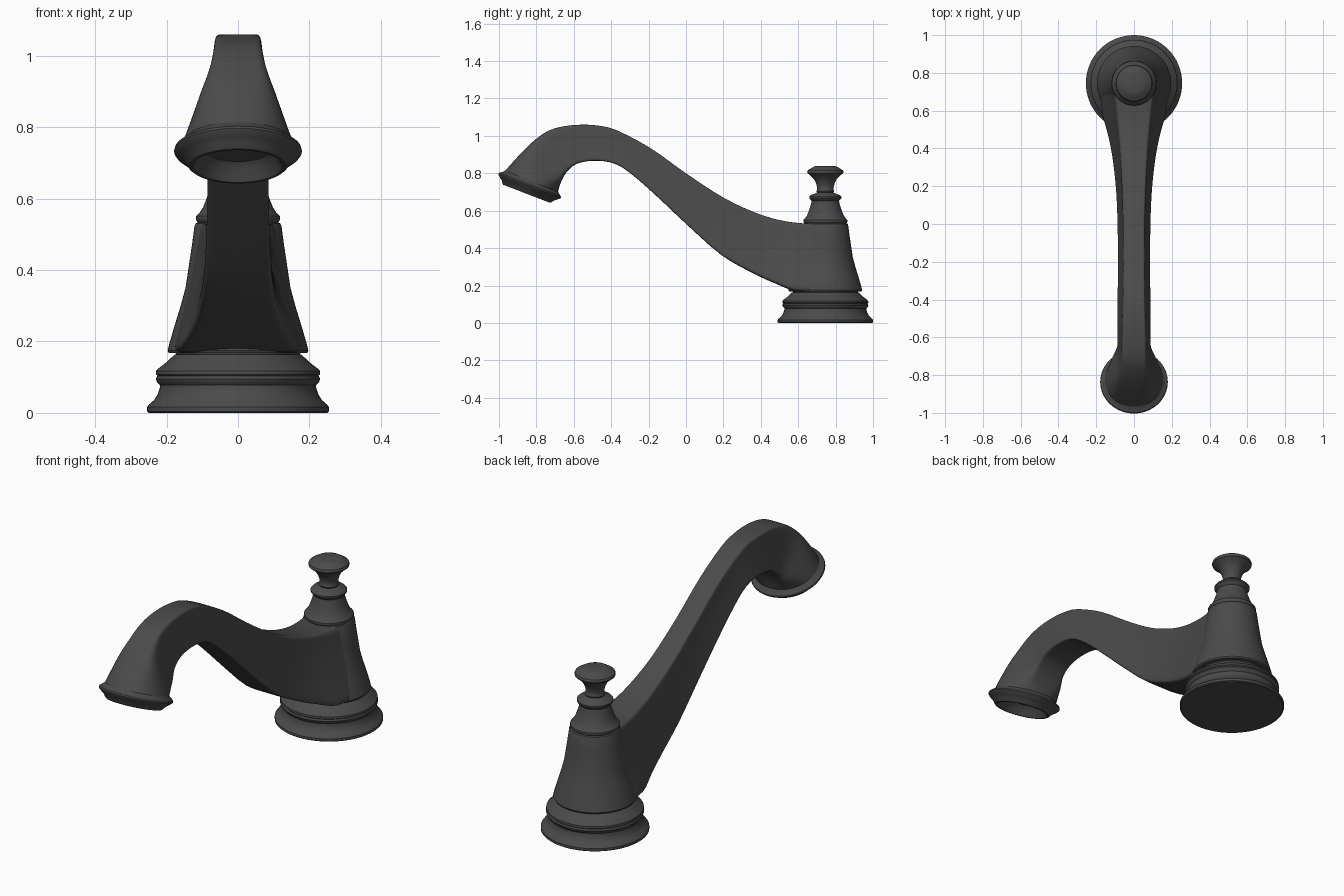
import bpy, bmesh, math
from mathutils import Vector, Matrix

metal = bpy.data.materials.new("dark bronze")
metal.diffuse_color = (0.07, 0.07, 0.07, 1)


def finish(name, bm, angle=32):
    bmesh.ops.remove_doubles(bm, verts=bm.verts, dist=1e-5)
    bmesh.ops.recalc_face_normals(bm, faces=bm.faces)
    me = bpy.data.meshes.new(name)
    bm.to_mesh(me)
    bm.free()
    ob = bpy.data.objects.new(name, me)
    bpy.context.collection.objects.link(ob)
    me.materials.append(metal)
    bpy.ops.object.select_all(action='DESELECT')
    ob.select_set(True)
    bpy.context.view_layer.objects.active = ob
    bpy.ops.object.shade_smooth_by_angle(angle=math.radians(angle))
    return ob


def skin(bm, rings):
    # quads between consecutive closed rings of equal size
    n = len(rings[0])
    for a, b in zip(rings, rings[1:]):
        for i in range(n):
            j = (i + 1) % n
            bm.faces.new((a[i], a[j], b[j], b[i]))


def lathe(name, profile, centre, axis=(0, 0, 1), n=64):
    # profile: (radius, height) from first cap to last cap
    bm = bmesh.new()
    rot = Vector((0, 0, 1)).rotation_difference(Vector(axis)).to_matrix()
    c = Vector(centre)
    rings = []
    for r, h in profile:
        rings.append([bm.verts.new(c + rot @ Vector((r * math.cos(t), r * math.sin(t), h)))
                      for t in (2 * math.pi * i / n for i in range(n))])
    skin(bm, rings)
    bm.faces.new(rings[0])
    bm.faces.new(rings[-1])
    return finish(name, bm)


def catmull(p0, p1, p2, p3, t):
    return [0.5 * (2 * b + (c - a) * t + (2 * a - 5 * b + 4 * c - d) * t * t
                   + (3 * b - a - 3 * c + d) * t ** 3)
            for a, b, c, d in zip(p0, p1, p2, p3)]


CY = 0.745

# stepped base flange
lathe("base_flange", [(0.25, 0), (0.255, 0.004), (0.255, 0.016), (0.249, 0.024),
                      (0.235, 0.036), (0.225, 0.052), (0.219, 0.07), (0.219, 0.078),
                      (0.227, 0.086), (0.23, 0.095), (0.226, 0.104), (0.23, 0.108),
                      (0.229, 0.118), (0.222, 0.125), (0.2, 0.142), (0.178, 0.163)], (0, CY, 0))

# flared body
lathe("body", [(0.17, 0.155), (0.175, 0.168), (0.194, 0.168), (0.197, 0.175), (0.192, 0.195),
               (0.178, 0.243), (0.162, 0.295), (0.147, 0.35), (0.138, 0.41),
               (0.129, 0.47), (0.122, 0.522), (0.119, 0.53), (0.112, 0.534)], (0, CY, 0))

# turned finial knob
lathe("finial", [(0.108, 0.53), (0.115, 0.536), (0.118, 0.543), (0.117, 0.551), (0.107, 0.562),
                 (0.098, 0.575), (0.088, 0.6), (0.078, 0.63), (0.073, 0.652), (0.08, 0.659),
                 (0.086, 0.667), (0.086, 0.675), (0.078, 0.684), (0.056, 0.691), (0.044, 0.698),
                 (0.048, 0.705), (0.044, 0.713), (0.045, 0.73), (0.051, 0.75), (0.063, 0.772),
                 (0.082, 0.79), (0.095, 0.8), (0.097, 0.808), (0.094, 0.816), (0.078, 0.826),
                 (0.063, 0.835), (0.05, 0.839)], (0, CY, 0))

# spout sections: top y, top z, bottom y, bottom z, top half width, bottom half width, squareness
sections = [
    (0.745, 0.533, 0.745, 0.17, 0.115, 0.19, 14),
    (0.62, 0.533, 0.59, 0.17, 0.098, 0.178, 14),
    (0.50, 0.55, 0.48, 0.21, 0.085, 0.147, 14),
    (0.37, 0.59, 0.36, 0.265, 0.074, 0.121, 14),
    (0.20, 0.67, 0.19, 0.362, 0.064, 0.1, 14),
    (0.00, 0.80, 0.00, 0.53, 0.058, 0.091, 14),
    (-0.19, 0.935, -0.17, 0.69, 0.057, 0.09, 14),
    (-0.37, 1.03, -0.31, 0.81, 0.058, 0.09, 14),
    (-0.47, 1.055, -0.4, 0.857, 0.06, 0.09, 14),
    (-0.56, 1.06, -0.5, 0.867, 0.063, 0.09, 14),
    (-0.65, 1.052, -0.585, 0.85, 0.066, 0.09, 12),
    (-0.73, 1.03, -0.635, 0.81, 0.07, 0.093, 9),
    (-0.80, 0.985, -0.66, 0.77, 0.083, 0.108, 6),
    (-0.88, 0.91, -0.675, 0.735, 0.118, 0.13, 3.2),
    (-0.97, 0.81, -0.685, 0.70, 0.155, 0.155, 2),
]
bm = bmesh.new()
rings = []
N, STEPS = 48, 3
for k in range(len(sections) - 1):
    p = [sections[min(max(k + d, 0), len(sections) - 1)] for d in (-1, 0, 1, 2)]
    last = k == len(sections) - 2
    for s in range(STEPS + (1 if last else 0)):
        ty, tz, by, bz, wt, wb, e = catmull(*p, s / STEPS)
        ring = []
        for i in range(N):
            a = 2 * math.pi * i / N
            c, q = math.cos(a), math.sin(a)
            u = math.copysign(abs(c) ** (2 / e), c)
            v = math.copysign(abs(q) ** (2 / e), q)
            f = (1 - v) / 2
            w = wt + (wb - wt) * f ** 1.5
            ring.append(bm.verts.new((u * w, ty + (by - ty) * f, tz + (bz - tz) * f)))
        rings.append(ring)
skin(bm, rings)
bm.faces.new(rings[0])
bm.faces.new(rings[-1])
finish("spout", bm)

# round outlet rim with recessed opening, tilted with the spout tip
lathe("outlet_rim", [(0.14, -0.01), (0.153, -0.004), (0.158, 0.003), (0.168, 0.01), (0.177, 0.017),
                     (0.179, 0.024), (0.174, 0.031), (0.16, 0.042), (0.148, 0.052),
                     (0.14, 0.064), (0.134, 0.069), (0.126, 0.069), (0.12, 0.062),
                     (0.108, 0.035), (0.09, 0.02)],
      (0, -0.8275, 0.755), (0, -0.36, -0.933))
